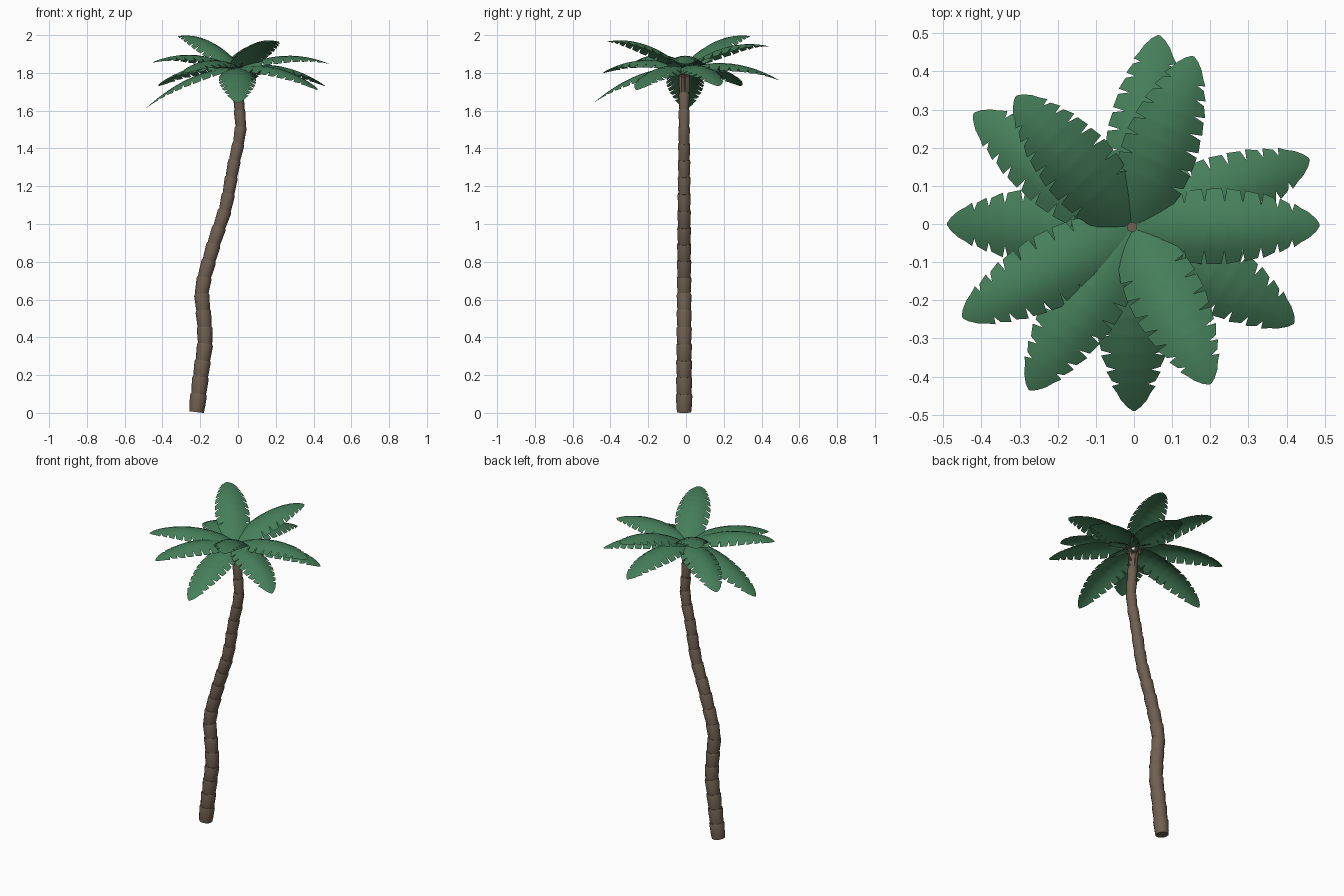
import bpy, bmesh, math
from mathutils import Vector

if "Cube" in bpy.data.objects:
    bpy.data.objects.remove(bpy.data.objects["Cube"])


def material(name, rgb):
    m = bpy.data.materials.new(name)
    m.diffuse_color = (*rgb, 1)
    m.use_nodes = True
    m.node_tree.nodes["Principled BSDF"].inputs["Base Color"].default_value = m.diffuse_color
    return m


BROWN = material("bark", (0.16, 0.115, 0.08))
GREEN = material("leaf", (0.06, 0.21, 0.1))


def add_object(name, bm, mat, angle):
    me = bpy.data.meshes.new(name)
    bm.to_mesh(me)
    bm.free()
    me.materials.append(mat)
    ob = bpy.data.objects.new(name, me)
    bpy.context.collection.objects.link(ob)
    bpy.ops.object.select_all(action='DESELECT')
    ob.select_set(True)
    bpy.context.view_layer.objects.active = ob
    bpy.ops.object.shade_smooth_by_angle(angle=math.radians(angle))


def tube(bm, rings, sides):
    """Capped tube through (centre, axis, radius) rings."""
    loops = []
    for c, axis, r in rings:
        u = axis.cross(Vector((0, 1, 0))).normalized()
        v = axis.cross(u).normalized()
        loops.append([bm.verts.new(c + r * (u * math.cos(a) + v * math.sin(a)))
                      for a in (2 * math.pi * i / sides for i in range(sides))])
    faces = [bm.faces.new(loops[0]), bm.faces.new(loops[-1][::-1])]
    for a, b in zip(loops, loops[1:]):
        for i in range(sides):
            j = (i + 1) % sides
            faces.append(bm.faces.new((a[i], b[i], b[j], a[j])))
    bmesh.ops.recalc_face_normals(bm, faces=faces)


def interp(table, x):
    for (x0, y0), (x1, y1) in zip(table, table[1:]):
        if x <= x1:
            return y0 + (y1 - y0) * (x - x0) / (x1 - x0)
    return table[-1][1]


# Trunk: stacked segments along a swaying path, each flaring upward
SWAY = [(0, -.22), (.2, -.197), (.38, -.172), (.48, -.178), (.63, -.193), (.72, -.178),
        (.9, -.127), (1.1, -.06), (1.3, -.027), (1.49, .017), (1.6, .008), (1.8, -.005)]
RADIUS = [(0, .043), (.4, .04), (.9, .036), (1.4, .031), (1.8, .026)]


def trunk_point(z):
    return Vector((interp(SWAY, z), -.01, z))


bm = bmesh.new()
levels = [.012, .1] + [.19 + .0883 * i for i in range(19)]
for z0, z1 in zip(levels, levels[1:]):
    a, b = trunk_point(z0), trunk_point(z1)
    axis = (b - a).normalized()
    r = interp(RADIUS, (z0 + z1) / 2)
    tube(bm, [(a - axis * .008, axis, r * .9), (a.lerp(b, .12), axis, r * .96),
              (a.lerp(b, .88), axis, r * 1.05), (b, axis, r * .97)], 14)
add_object("trunk", bm, BROWN, 40)

# Fronds: tip position of each leaf around the crown
TIPS = [(.487, -.003, 1.846), (.46, .17, 1.73), (.155, .44, 1.94), (.065, .495, 1.76),
        (-.31, .335, 1.995), (-.42, .29, 1.73), (-.49, 0, 1.61), (-.45, -.245, 1.855),
        (-.275, -.435, 1.80), (0, -.49, 1.64), (.2, -.42, 1.965), (.42, -.26, 1.71)]
WIDTH = [(0, .012), (.06, .05), (.15, .08), (.3, .098), (.5, .099),
         (.7, .083), (.85, .057), (.94, .034), (.98, .017), (1, .003)]
NOTCHES = [.26, .37, .48, .58, .68, .77, .85]
rows = [(t, interp(WIDTH, t)) for t in (0, .03, .06, .1, .15, .2, .9, .94, .98, 1)]
for t in NOTCHES:
    w = interp(WIDTH, t)
    rows += [(t - .016, w), (t, w * .66), (t + .012, w)]
rows.sort()


def spine(base, tip, t):
    p = base.lerp(tip, t)
    p.z += .055 * 4 * t * (1 - t)
    return p


stalks = bmesh.new()
for n, tip in enumerate(TIPS):
    tip = Vector(tip)
    out = Vector((tip.x, tip.y, 0)).normalized()
    side = Vector((-out.y, out.x, 0))
    base = out * .012 + Vector((-.005, -.008, 1.825))
    bm = bmesh.new()
    grid = []
    for t, w in rows:
        c = spine(base, tip, t)
        grid.append([bm.verts.new(c + side * w * f - Vector((0, 0, 4 * (w * f) ** 2)))
                     for f in (-1, -.66, -.33, 0, .33, .66, 1)])
    for a, b in zip(grid, grid[1:]):
        for i in range(6):
            bm.faces.new((a[i], b[i], b[i + 1], a[i + 1]))
    add_object(f"frond_{n + 1}", bm, GREEN, 60)

    # Leaf stalk hugging the trunk top and running under the frond
    path = [trunk_point(1.70) + out * .024, trunk_point(1.79) + out * .024,
            spine(base, tip, .1) - Vector((0, 0, .006))]
    tube(stalks, [(p, Vector((out.x * .3, out.y * .3, 1)).normalized(), r)
                  for p, r in zip(path, (.004, .007, .004))], 6)
add_object("leaf_stalks", stalks, BROWN, 40)
